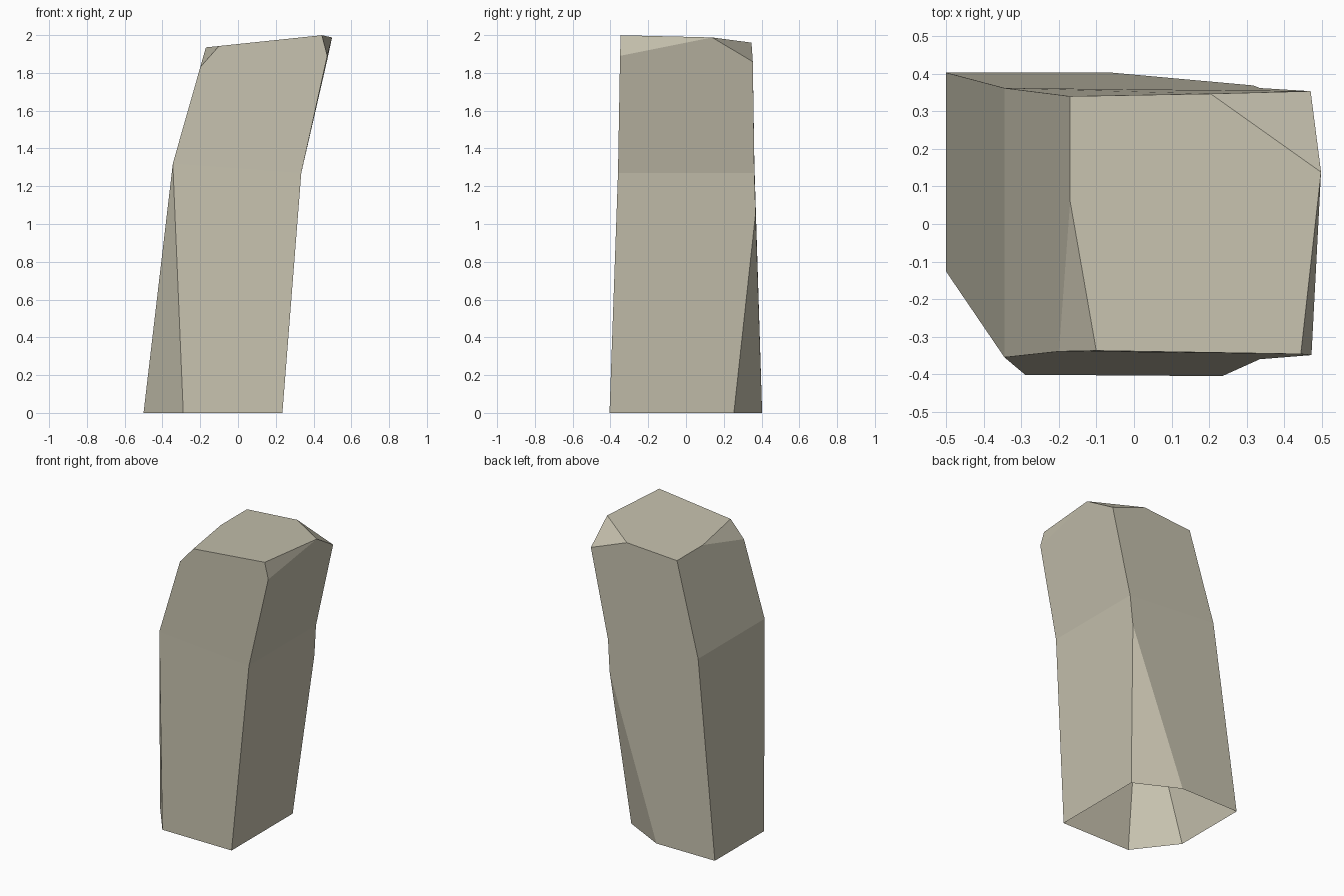
import bpy
import bmesh

cube = bpy.data.objects.get("Cube")
if cube:
    bpy.data.objects.remove(cube, do_unlink=True)

stone = bpy.data.materials.new("warm grey stone")
stone.use_nodes = True
colour = (0.56, 0.53, 0.42, 1)
stone.diffuse_color = colour
stone.node_tree.nodes["Principled BSDF"].inputs["Base Color"].default_value = colour

bm = bmesh.new()


def ring(left, right, front, back):
    """Four corners, counter-clockwise; left and right are (x, z) pairs."""
    corners = ((left, front[0]), (right, front[1]), (right, back[1]), (left, back[0]))
    return [bm.verts.new((x, y, z)) for (x, z), y in corners]


def chip_corner(corner, **amounts):
    """Slice a corner off, at a fraction of each edge running along x, y and z."""
    points = []
    for edge in list(corner.link_edges):
        other = edge.other_vert(corner)
        run = [abs(c) for c in other.co - corner.co]
        amount = amounts["xyz"[run.index(max(run))]]
        if amount < 1:
            other = bmesh.utils.edge_split(edge, corner, amount)[1]
        points.append(other)
    for face in list(corner.link_faces):
        a, b = [p for p in points if p in face.verts[:]]
        bmesh.utils.face_split(face, a, b)
    bm.verts.remove(corner)
    bm.faces.new(points)


# Leaning four-sided column, open underneath
base = ring((-0.5, 0), (0.235, 0), (-0.4, -0.405), (0.403, 0.403))
bend = ring((-0.345, 1.32), (0.335, 1.27), (-0.355, -0.36), (0.362, 0.362))
crown = ring((-0.17, 1.935), (0.498, 2.0), (-0.336, -0.347), (0.34, 0.352))
crown[1].co.z += 0.005
crown[2].co.z -= 0.02
for low, high in ((base, bend), (bend, crown)):
    for i in range(4):
        j = (i + 1) % 4
        bm.faces.new((low[i], low[j], high[j], high[i]))
bm.faces.new(crown)

# Chipped corners at the foot
chip_corner(base[0], x=0.286, y=0.34, z=1)
chip_corner(base[2], x=0.4, y=0.185, z=0.835)

# Chipped corners at the crown
chip_corner(crown[0], x=0.104, y=0.586, z=0.17)
chip_corner(crown[1], x=0.09, y=0.694, z=0.156)
chip_corner(crown[2], x=0.44, y=1, z=0.17)

bmesh.ops.recalc_face_normals(bm, faces=bm.faces[:])
mesh = bpy.data.meshes.new("stone_pillar")
bm.to_mesh(mesh)
bm.free()
mesh.materials.append(stone)
pillar = bpy.data.objects.new("stone_pillar", mesh)
bpy.context.collection.objects.link(pillar)
